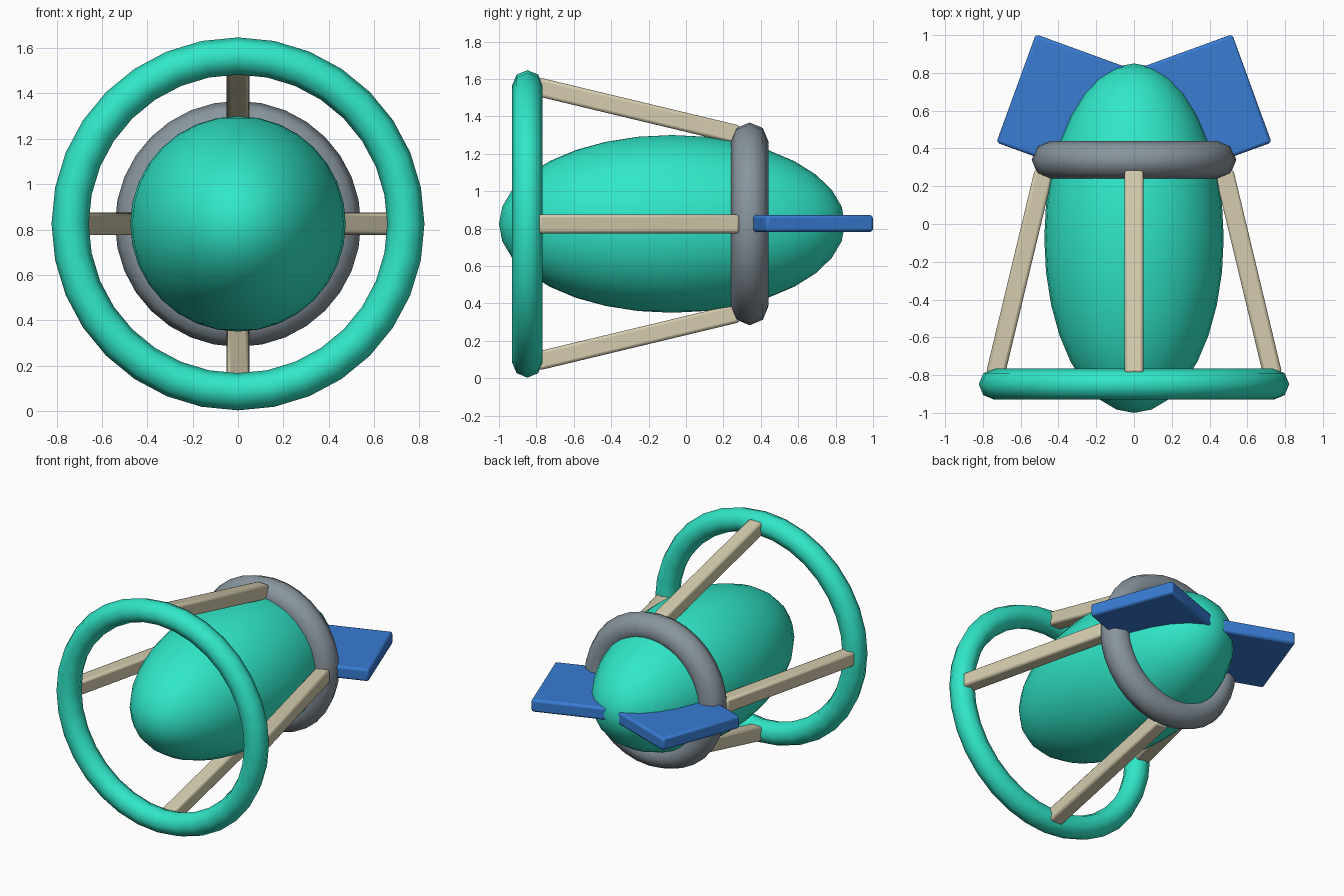
import bpy
from math import pi, radians, atan2, hypot, sin, cos
from mathutils import Matrix, Vector

if "Cube" in bpy.data.objects:
    bpy.data.objects.remove(bpy.data.objects["Cube"])

CZ = 0.825  # height of the long axis


def material(name, rgb):
    m = bpy.data.materials.new(name)
    m.diffuse_color = (*rgb, 1)
    m.use_nodes = True
    m.node_tree.nodes["Principled BSDF"].inputs["Base Color"].default_value = m.diffuse_color
    return m


TEAL = material("teal", (0.03, 0.80, 0.58))
BLUE = material("blue", (0.04, 0.20, 0.65))
TAN = material("tan", (0.66, 0.60, 0.42))
GREY = material("slate_grey", (0.25, 0.30, 0.34))


def finish(name, mat):
    o = bpy.context.object
    o.name = name
    o.data.materials.append(mat)
    return o


def ring(name, y, major, minor, mat):
    bpy.ops.mesh.primitive_torus_add(
        location=(0, y, CZ), rotation=(pi / 2, 0, 0), major_radius=major,
        minor_radius=minor, major_segments=32, minor_segments=8)
    bpy.ops.object.shade_smooth()
    return finish(name, mat)


def box(name, size, matrix, mat, bevel):
    bpy.ops.mesh.primitive_cube_add(size=1)
    o = finish(name, mat)
    o.data.transform(Matrix.Diagonal((*size, 1)))
    o.matrix_world = matrix
    b = o.modifiers.new("Bevel", 'BEVEL')
    b.width, b.segments = bevel, 2
    bpy.ops.object.shade_smooth_by_angle(angle=radians(35))
    return o


# Egg-shaped body
bpy.ops.mesh.primitive_uv_sphere_add(segments=32, ring_count=16, radius=1,
                                     location=(0, -0.075, CZ))
bpy.context.object.scale = (0.475, 0.925, 0.475)
bpy.ops.object.shade_smooth()
finish("body", TEAL)

# Large front hoop and collar around the tail
ring("front_hoop", -0.848, 0.74, 0.082, TEAL)
ring("tail_collar", 0.34, 0.442, 0.1, GREY)

# Four struts tapering from the hoop to the collar
y0, r0, y1, r1 = -0.80, 0.735, 0.277, 0.477
length = hypot(y1 - y0, r1 - r0)
tilt = Matrix.Rotation(atan2(r1 - r0, y1 - y0), 4, 'X')
for i, side in enumerate(("top", "left", "bottom", "right")):
    m = (Matrix.Translation((0, 0, CZ)) @ Matrix.Rotation(i * pi / 2, 4, 'Y')
         @ Matrix.Translation((0, (y0 + y1) / 2, (r0 + r1) / 2)) @ tilt)
    box("strut_" + side, (0.1, length, 0.1), m, TAN, 0.016)

# Pair of swept tail fins
for s, side in ((1, "right"), (-1, "left")):
    m = (Matrix.Translation((s * 0.38, 0.629, CZ + 0.002))
         @ Matrix.Rotation(s * radians(20), 4, 'Z'))
    box("tail_fin_" + side, (0.52, 0.61, 0.09), m, BLUE, 0.016)
